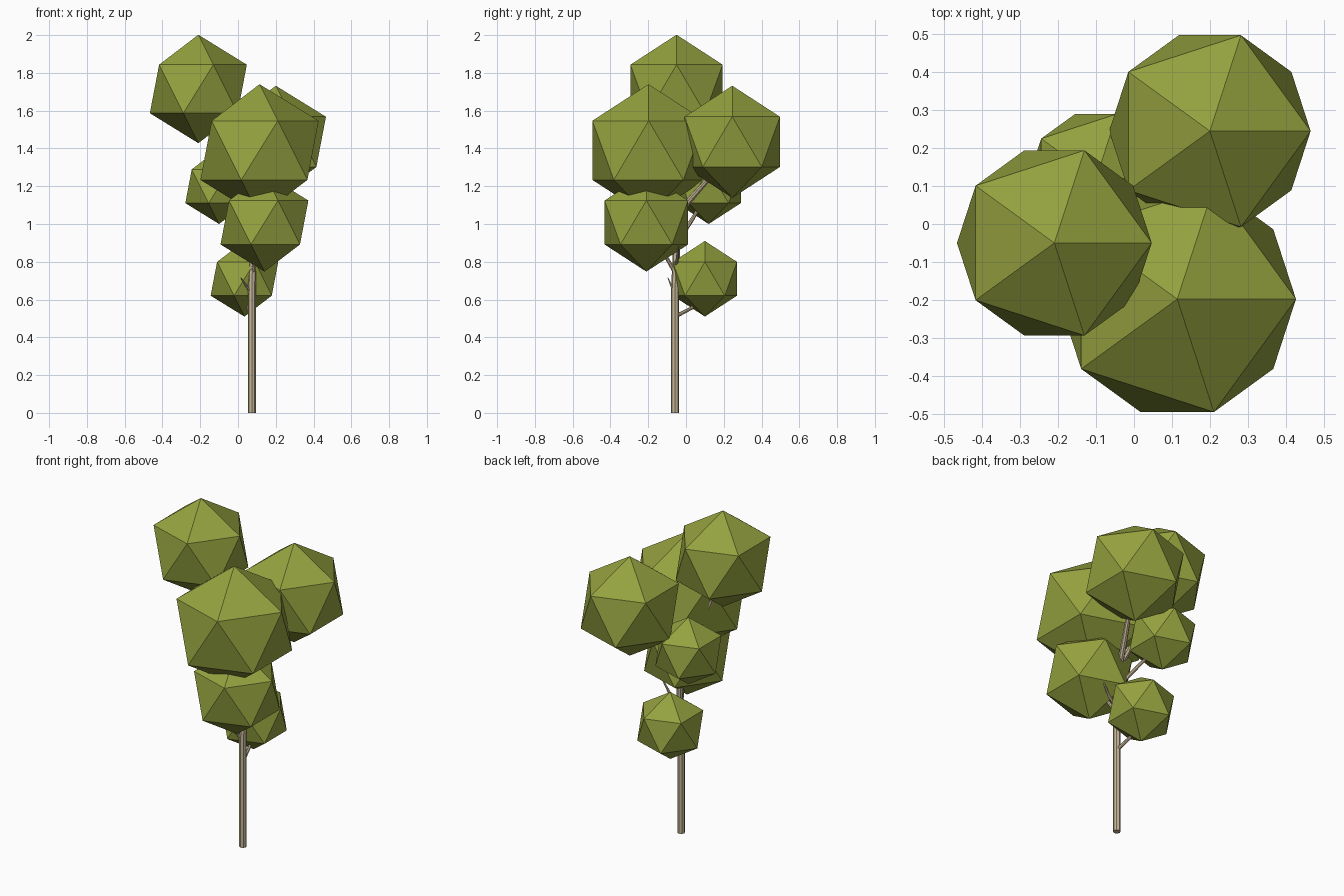
import bpy
from mathutils import Vector

if "Cube" in bpy.data.objects:
    bpy.data.objects.remove(bpy.data.objects["Cube"])


def material(name, color):
    m = bpy.data.materials.new(name)
    m.diffuse_color = color
    m.use_nodes = True
    m.node_tree.nodes["Principled BSDF"].inputs["Base Color"].default_value = m.diffuse_color
    return m


leaf = material("leaf_green", (0.30, 0.36, 0.05, 1))
bark = material("pale_bark", (0.56, 0.47, 0.31, 1))


def foliage(name, centre, radius):
    bpy.ops.mesh.primitive_ico_sphere_add(subdivisions=1, radius=radius, location=centre)
    ob = bpy.context.object
    ob.name = name
    ob.data.materials.append(leaf)


def limb(name, points, radii, sides=8):
    # tapered tube: a poly path skinned with a round bevel
    curve = bpy.data.curves.new(name, 'CURVE')
    curve.dimensions = '3D'
    curve.bevel_depth = 1.0
    curve.bevel_resolution = sides // 2 - 2
    curve.use_fill_caps = True
    spline = curve.splines.new('POLY')
    spline.points.add(len(points) - 1)
    for p, co, r in zip(spline.points, points, radii):
        p.co = (*co, 1)
        p.radius = r
    ob = bpy.data.objects.new(name, curve)
    bpy.context.collection.objects.link(ob)
    bpy.ops.object.select_all(action='DESELECT')
    ob.select_set(True)
    bpy.context.view_layer.objects.active = ob
    bpy.ops.object.convert(target='MESH')
    ob = bpy.context.object
    ob.name = name
    ob.data.materials.clear()
    ob.data.materials.append(bark)
    bpy.ops.object.shade_smooth_by_angle()


# Foliage clumps
clumps = {
    "top": ((-0.21, -0.05, 1.715), 0.287),
    "back": ((0.20, 0.245, 1.435), 0.297),
    "front": ((0.114, -0.198, 1.39), 0.35),
    "lower_front": ((0.14, -0.21, 1.008), 0.26),
    "lowest": ((0.034, 0.10, 0.71), 0.20),
    "left": ((-0.10, 0.12, 1.20), 0.20),
}
for name, (centre, radius) in clumps.items():
    foliage("foliage_" + name, centre, radius)

# Trunk
limb("trunk", [(0.073, -0.058, 0), (0.073, -0.058, 0.66), (0.078, -0.052, 0.82),
               (0.06, -0.045, 1.05)], [0.021, 0.021, 0.019, 0.018])

# Branches into the clumps
limb("branch_top", [(0.06, -0.045, 1.04), (-0.05, -0.05, 1.25), (-0.19, -0.05, 1.58)],
     [0.018, 0.017, 0.012])
limb("branch_back", [(0.06, -0.045, 1.05), (0.10, 0.04, 1.15), (0.18, 0.20, 1.33)],
     [0.017, 0.016, 0.011])
limb("branch_front", [(0.06, -0.045, 1.04), (0.10, -0.15, 1.22)], [0.016, 0.011])
limb("branch_lower_front", [(0.075, -0.056, 0.74), (0.12, -0.16, 0.92)], [0.012, 0.008])
limb("branch_left", [(0.074, -0.05, 0.90), (0.0, 0.03, 1.02), (-0.07, 0.09, 1.12)],
     [0.013, 0.011, 0.007])
limb("branch_lowest", [(0.073, -0.058, 0.51), (0.055, 0.03, 0.555), (0.04, 0.07, 0.63)],
     [0.011, 0.009, 0.006])

# Bare twigs
limb("twig_left", [(0.073, -0.058, 0.63), (0.045, -0.076, 0.67), (0.015, -0.096, 0.715)],
     [0.008, 0.006, 0.002])
limb("twig_right", [(0.076, -0.055, 0.77), (0.14, -0.045, 0.82), (0.19, -0.04, 0.90)],
     [0.010, 0.008, 0.003])
